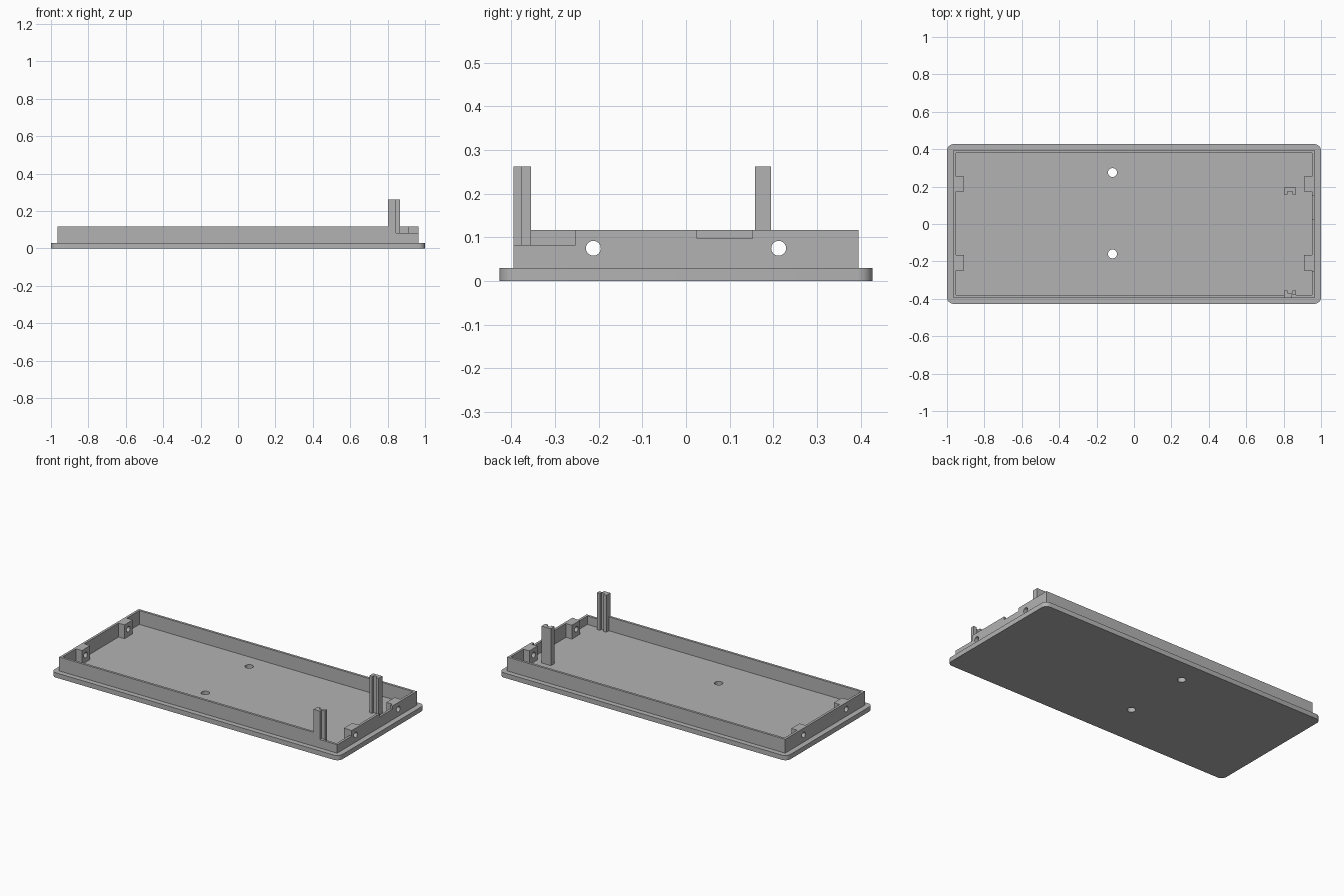
import bpy
import bmesh

cube = bpy.data.objects.get("Cube")
if cube:
    bpy.data.objects.remove(cube, do_unlink=True)

grey = bpy.data.materials.new("plain grey")
grey.use_nodes = True
COLOUR = (0.45, 0.45, 0.45, 1)
grey.diffuse_color = COLOUR
grey.node_tree.nodes["Principled BSDF"].inputs["Base Color"].default_value = COLOUR


def box(name, x, y, z):
    """Box spanning three (low, high) ranges."""
    bpy.ops.mesh.primitive_cube_add(size=1, location=[sum(r) / 2 for r in (x, y, z)])
    ob = bpy.context.object
    ob.name = name
    ob.scale = [r[1] - r[0] for r in (x, y, z)]
    bpy.ops.object.transform_apply(location=True, rotation=False, scale=True)
    ob.data.materials.append(grey)
    return ob


def rod(name, radius, length, location, rotation=(0, 0, 0)):
    bpy.ops.mesh.primitive_cylinder_add(vertices=32, radius=radius, depth=length,
                                        location=location, rotation=rotation)
    ob = bpy.context.object
    ob.name = name
    ob.data.materials.append(grey)
    return ob


def combine(target, tool, operation):
    """Apply one boolean and discard the tool."""
    tool.hide_render = True
    mod = target.modifiers.new("boolean", "BOOLEAN")
    mod.operation = operation
    mod.solver = "EXACT"
    mod.object = tool
    bpy.context.view_layer.objects.active = target
    bpy.ops.object.modifier_apply(modifier=mod.name)
    bpy.data.objects.remove(tool, do_unlink=True)


def finish(ob):
    bpy.ops.object.select_all(action="DESELECT")
    ob.select_set(True)
    bpy.context.view_layer.objects.active = ob
    bpy.ops.object.shade_smooth_by_angle()


BASE, RIM, POST = 0.03, 0.117, 0.262
WALL_X, WALL_Y, THICK = 0.966, 0.395, 0.015

# Base plate with rounded corners and two floor holes
plate = box("base_plate", (-1, 1), (-0.427, 0.427), (0, BASE))
bm = bmesh.new()
bm.from_mesh(plate.data)
upright = [e for e in bm.edges if abs(e.verts[0].co.z - e.verts[1].co.z) > BASE / 2]
bmesh.ops.bevel(bm, geom=upright, offset=0.035, segments=6, profile=0.5, affect="EDGES")
bm.to_mesh(plate.data)
bm.free()
for y in (0.275, -0.16):
    combine(plate, rod("floor_hole", 0.024, 0.2, (-0.115, y, 0)), "DIFFERENCE")
finish(plate)

# Rim wall
rim = box("rim_wall", (-WALL_X, WALL_X), (-WALL_Y, WALL_Y), (BASE, RIM))
combine(rim, box("rim_inside", (THICK - WALL_X, WALL_X - THICK),
                 (THICK - WALL_Y, WALL_Y - THICK), (0, 1)), "DIFFERENCE")

# Screw blocks inside both ends
for side in (-1, 1):
    for y in (-0.208, 0.214):
        x = sorted((side * 0.91, side * 0.96))
        combine(rim, box("screw_block", x, (y - 0.041, y + 0.041), (BASE, RIM)), "UNION")

# Grooved posts facing each other
combine(rim, box("front_post", (0.802, 0.867), (-WALL_Y, -0.355), (BASE, POST)), "UNION")
combine(rim, box("front_groove", (0.822, 0.847), (-0.37, -0.3), (BASE, 1)), "DIFFERENCE")
rear_post = box("rear_post", (0.802, 0.867), (0.158, 0.195), (BASE, POST))
combine(rear_post, box("rear_groove", (0.822, 0.847), (0.1, 0.173), (0, 1)), "DIFFERENCE")

# Corner cutaway and shallow end notch
combine(rim, box("corner_cut_front", (0.845, 1.1), (-0.5, -0.377), (0.083, 1)), "DIFFERENCE")
combine(rim, box("corner_cut_end", (0.945, 1.1), (-0.5, -0.253), (0.083, 1)), "DIFFERENCE")
combine(rim, box("end_notch", (0.945, 1.1), (0.025, 0.152), (0.097, 1)), "DIFFERENCE")

# Screw holes through the end walls and blocks
for side in (-1, 1):
    for y in (-0.212, 0.212):
        combine(rim, rod("screw_hole", 0.017, 0.2, (side * 0.94, y, 0.075),
                         (0, 1.570796, 0)), "DIFFERENCE")
finish(rim)
finish(rear_post)
